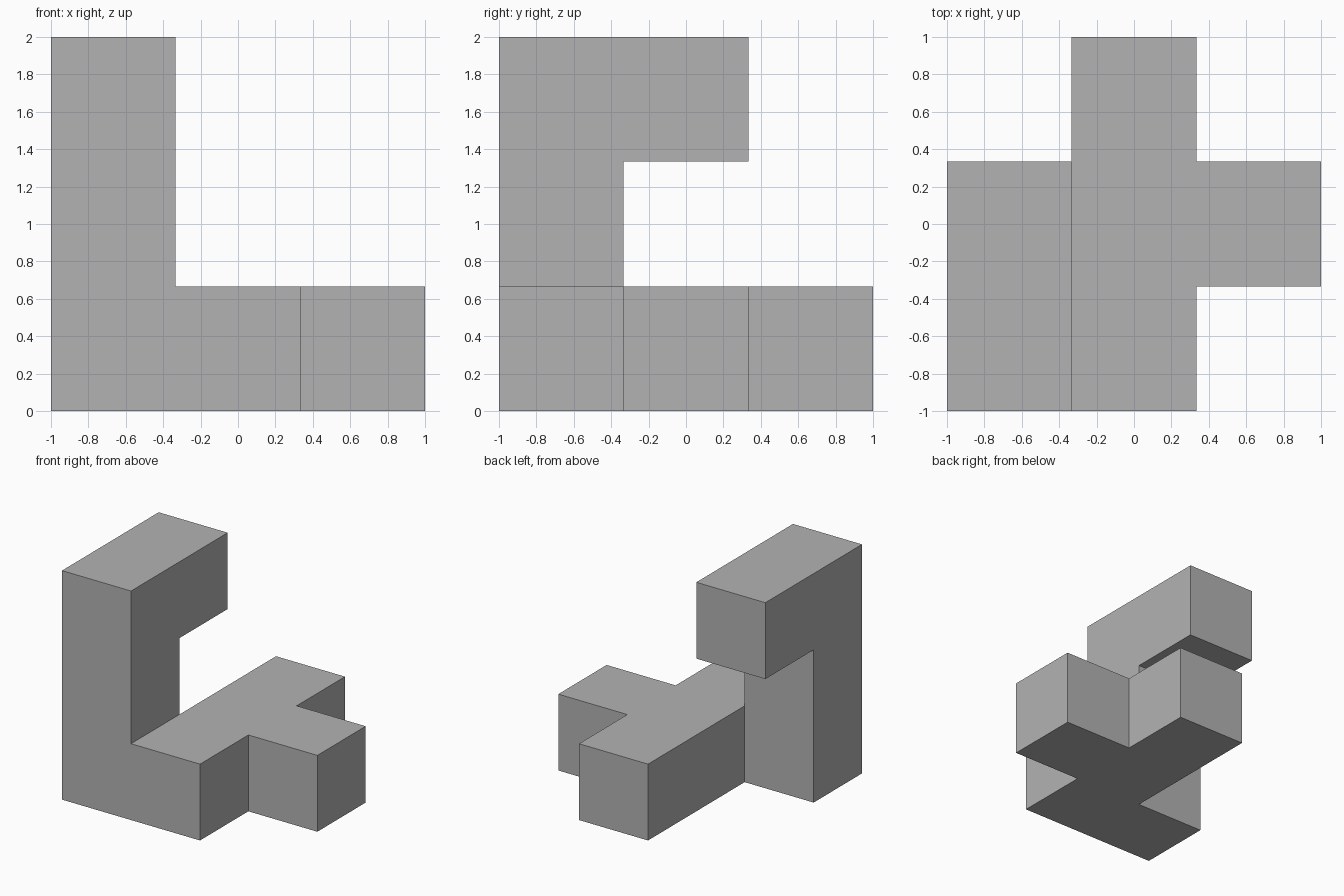
import bpy
import bmesh
from mathutils import Vector

cube = bpy.data.objects.get("Cube")
if cube:
    bpy.data.objects.remove(cube, do_unlink=True)

SIZE = 2 / 3  # edge length of one block

# Plain grey material
grey = bpy.data.materials.new("grey")
grey.use_nodes = True
colour = (0.45, 0.45, 0.45, 1)
grey.diffuse_color = colour
grey.node_tree.nodes["Principled BSDF"].inputs["Base Color"].default_value = colour

# Block positions: cross-shaped foot, corner tower, overhanging arm
foot = [(1, 0, 0), (1, 1, 0), (1, 2, 0), (2, 1, 0)]
tower = [(0, 0, level) for level in range(3)]
arm = [(0, 1, 2)]
blocks = set(foot + tower + arm)


def add_face(bm, block, axis, side):
    """Add one outer square of a block, on the given side of an axis."""
    normal, u, v = Vector(), Vector(), Vector()
    normal[axis] = side
    u[(axis + 1) % 3] = 0.5
    v[(axis + 2) % 3] = 0.5 * side
    middle = Vector(block) + Vector((-1, -1, 0.5)) + normal / 2
    corners = (middle - u - v, middle + u - v, middle + u + v, middle - u + v)
    bm.faces.new([bm.verts.new(c * SIZE) for c in corners])


# Outer skin only, with no walls between touching blocks
bm = bmesh.new()
for block in sorted(blocks):
    for axis in range(3):
        for side in (-1, 1):
            neighbour = list(block)
            neighbour[axis] += side
            if tuple(neighbour) not in blocks:
                add_face(bm, block, axis, side)

# Weld the squares and merge them into clean flat faces
bmesh.ops.remove_doubles(bm, verts=bm.verts[:], dist=0.001)
bmesh.ops.dissolve_limit(bm, angle_limit=0.01, verts=bm.verts[:], edges=bm.edges[:])
bmesh.ops.recalc_face_normals(bm, faces=bm.faces[:])

mesh = bpy.data.meshes.new("block_piece")
bm.to_mesh(mesh)
bm.free()
mesh.materials.append(grey)
bpy.context.collection.objects.link(bpy.data.objects.new("block_piece", mesh))
